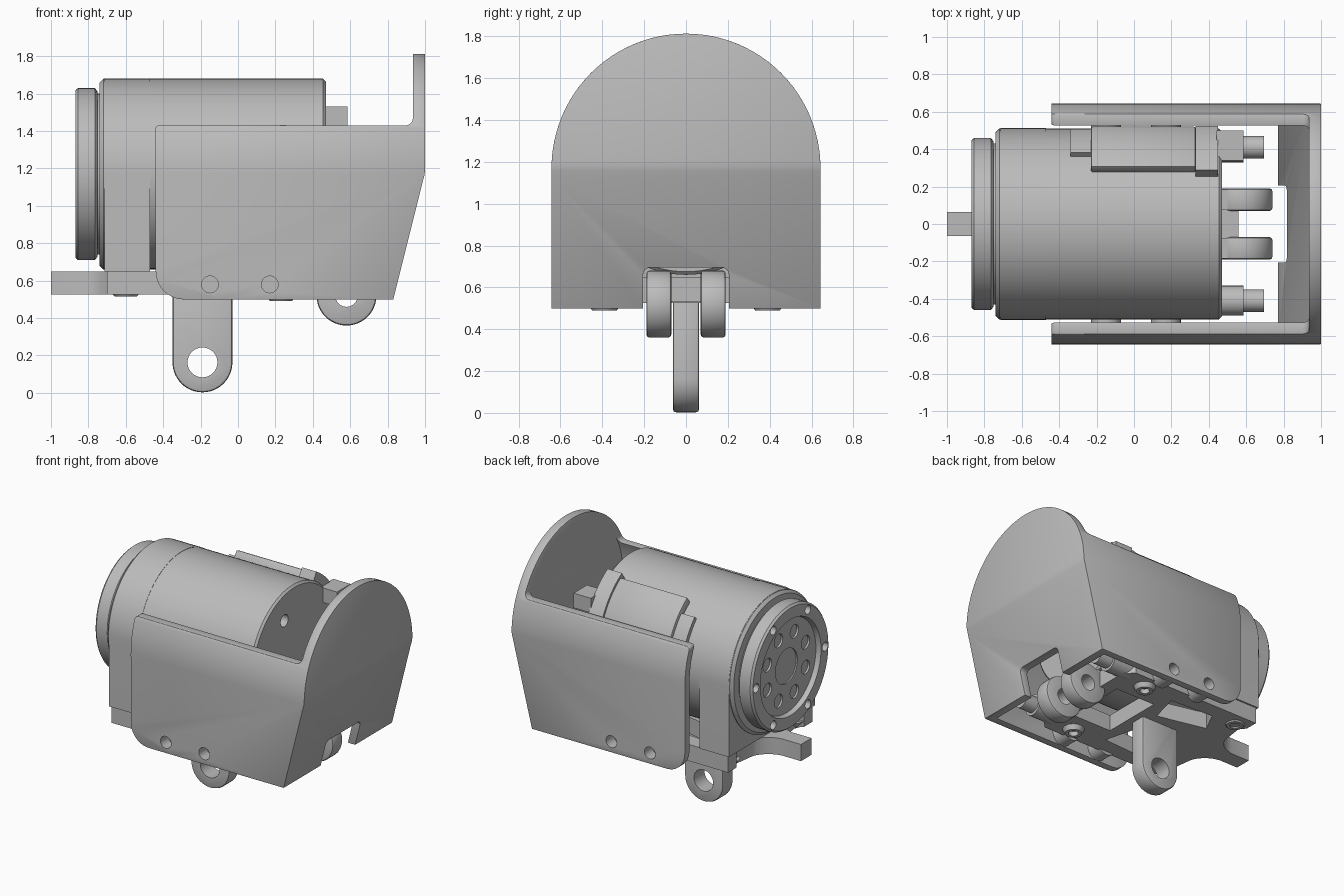
import bpy, bmesh
from math import sin, cos, pi, radians
from mathutils import Vector

if "Cube" in bpy.data.objects:
    bpy.data.objects.remove(bpy.data.objects["Cube"])

grey = bpy.data.materials.new("machined grey")
grey.use_nodes = True
GREY = (0.5, 0.5, 0.5, 1)
grey.diffuse_color = GREY
grey.node_tree.nodes["Principled BSDF"].inputs["Base Color"].default_value = GREY
AXIS_Z = 1.17
parts = []


def arc(cx, cy, r, a0, a1, n=16):
    """Points on an arc, angles in degrees."""
    return [(cx + r * cos(radians(a0 + (a1 - a0) * i / n)),
             cy + r * sin(radians(a0 + (a1 - a0) * i / n))) for i in range(n + 1)]


def circle(cx, cy, r, n=40):
    return arc(cx, cy, r, 0, 360, n)[:-1]


def rect(x0, x1, y0, y1):
    return [(x0, y0), (x1, y0), (x1, y1), (x0, y1)]


def prism(name, axis, pts, lo, hi):
    """Extrude a 2D outline along an axis: x uses (y,z), y uses (x,z), z uses (x,y)."""
    place = {"x": lambda a, b, d: (d, a, b), "y": lambda a, b, d: (a, d, b),
             "z": lambda a, b, d: (a, b, d)}[axis]
    bm = bmesh.new()
    face = bm.faces.new([bm.verts.new(place(a, b, lo)) for a, b in pts])
    ext = bmesh.ops.extrude_face_region(bm, geom=[face])
    verts = [e for e in ext["geom"] if isinstance(e, bmesh.types.BMVert)]
    bmesh.ops.translate(bm, verts=verts, vec=Vector(place(0, 0, hi - lo)))
    return finish(name, bm)


def lathe(name, profile, axis="x", centre=(0, 0, 0), steps=64):
    """Spin (along, radius) points around an axis."""
    bm = bmesh.new()
    rings = []
    for d, r in profile:
        ring = []
        for i in range(steps):
            a, b = r * cos(2 * pi * i / steps), r * sin(2 * pi * i / steps)
            co = {"x": (d, a, b), "y": (a, d, b), "z": (a, b, d)}[axis]
            ring.append(bm.verts.new(Vector(co) + Vector(centre)))
        rings.append(ring)
    for p, q in zip(rings, rings[1:]):
        for i in range(steps):
            j = (i + 1) % steps
            bm.faces.new((p[i], p[j], q[j], q[i]))
    bm.faces.new(rings[0])
    bm.faces.new(rings[-1])
    return finish(name, bm)


def finish(name, bm):
    bmesh.ops.recalc_face_normals(bm, faces=bm.faces)
    mesh = bpy.data.meshes.new(name)
    bm.to_mesh(mesh)
    bm.free()
    mesh.materials.append(grey)
    ob = bpy.data.objects.new(name, mesh)
    bpy.context.collection.objects.link(ob)
    parts.append(ob)
    return ob


def bake(ob):
    bpy.context.view_layer.update()
    dg = bpy.context.evaluated_depsgraph_get()
    mesh = bpy.data.meshes.new_from_object(ob.evaluated_get(dg))
    ob.modifiers.clear()
    ob.data = mesh


def combine(ob, others, operation="DIFFERENCE"):
    for other in others:
        mod = ob.modifiers.new("cut", "BOOLEAN")
        mod.operation, mod.object, mod.solver = operation, other, "EXACT"
    bake(ob)
    for other in others:
        parts.remove(other)
        bpy.data.objects.remove(other)
    return ob


def soften(ob, width, segments=2):
    mod = ob.modifiers.new("bevel", "BEVEL")
    mod.width, mod.segments, mod.limit_method = width, segments, "ANGLE"
    mod.angle_limit = radians(40)
    bake(ob)
    return ob


def arch(r, bottom, n=48):
    return [(r, bottom)] + arc(0, AXIS_Z, r, 0, 180, n) + [(-r, bottom)]


# Shield: arched shell with a tall sloping back wall
shield = prism("shield", "x", arch(0.643, 0.5), -0.5, 1.1)
outline = (arc(-0.29, 0.65, 0.15, 180, 270, 10) + [(0.83, 0.5), (0.985, 1.12)]
           + arc(0.8, 1.2, 0.2, -12, 0, 4) + [(1.0, 1.9), (0.935, 1.9)]
           + arc(0.895, 1.47, 0.04, 0, -90, 6) + arc(-0.42, 1.41, 0.022, 90, 180, 4))
combine(shield, [prism("outline", "y", outline, -1, 1)], "INTERSECT")
hollow = prism("hollow", "x", arch(0.588, -0.5), -2, 1.2)
combine(hollow, [prism("inside", "y", [(-1.5, 0), (0.645, 0), (0.77, 0.5), (0.935, 1.18),
                                       (0.935, 2.2), (-1.5, 2.2)], -1, 1)], "INTERSECT")
notch = (arc(0.17, 0.66, 0.035, 0, 90, 6) + arc(-0.17, 0.66, 0.035, 90, 180, 6)
         + [(-0.205, 0.3), (0.205, 0.3)])
combine(shield, [hollow, prism("notch", "x", notch, 0.6, 1.2)])
soften(shield, 0.012)
combine(shield, [prism("hole", "y", circle(x, 0.58, 0.045, 24), -1, 1) for x in (-0.15, 0.17)])

# Motor body, with a neck and a rear cap hole
body = lathe("motor_body", [(-0.76, 0.43), (-0.74, 0.43), (-0.74, 0.49), (-0.72, 0.51),
                            (0.455, 0.51), (0.47, 0.495)], centre=(0, 0, AXIS_Z), steps=80)
combine(body, [prism("cap_hole", "x", circle(-0.12, 1.46, 0.045, 24), 0.4, 0.6)])

# Mount saddle with straight sides under the front of the motor
saddle = prism("motor_saddle", "x", arch(0.512, 0.65), -0.715, -0.47)

# Output flange: recessed face, rim bolts, ring of pockets
flange = lathe("output_flange", [(-0.75, 0.44), (-0.765, 0.46), (-0.855, 0.46), (-0.87, 0.447),
                                 (-0.87, 0.36), (-0.835, 0.35)], centre=(0, 0, AXIS_Z), steps=72)
cuts = [prism("pocket", "x", circle(0, AXIS_Z, 0.13, 32), -0.9, -0.825)]
for i in range(8):
    a = 2 * pi * (i + 0.5) / 8
    cuts.append(prism("pocket", "x", circle(0.245 * cos(a), AXIS_Z + 0.245 * sin(a), 0.05, 20),
                      -0.9, -0.82))
for i in range(6):
    a = 2 * pi * i / 6
    cuts.append(prism("pocket", "x", circle(0.41 * cos(a), AXIS_Z + 0.41 * sin(a), 0.033, 20),
                      -0.9, -0.81))
combine(flange, cuts)


# Curved cable cover on the upper back side of the motor
def cover(name, r, a0, a1, x0, x1):
    pts = arc(0, AXIS_Z, r, a0, a1, 12) + arc(0, AXIS_Z, 0.48, a1, a0, 12)
    return prism(name, "x", pts, x0, x1)


soften(cover("cable_cover", 0.565, 22, 57, -0.23, 0.33), 0.01)
cover("cable_cover_front", 0.54, 20, 45, -0.34, -0.23)
cover("cable_cover_flange", 0.575, 24, 60, 0.33, 0.45)
prism("cable_plug", "x", rect(0.34, 0.5, 1.42, 1.53), 0.44, 0.585)

# Base plate with a front tongue and windows
half = [(-1, 0.063), (-0.84, 0.063)] + arc(-0.86, 0.25, 0.187, -70, -20, 6) + [
    (-0.66, 0.36), (-0.70, 0.40), (-0.70, 0.5), (0.4, 0.5), (0.47, 0.43)]
plate = prism("base_plate", "z", half + [(x, -y) for x, y in reversed(half)], 0.525, 0.65)
windows = [prism("window", "z", rect(0.02, 0.36, -0.24, 0.24), 0.3, 0.9)]
for s in (-1, 1):
    waist = [(-0.48, s * 0.22), (-0.1, s * 0.13), (-0.04, s * 0.36), (-0.4, s * 0.38)]
    windows.append(prism("window", "z", waist, 0.3, 0.9))
combine(plate, windows)


# Eye lugs: one hanging below, a pair at the back
def lug(name, x, z, top, y, hole, half_width):
    pts = [(x + 0.16, top)] + arc(x, z, 0.16, 0, -180, 28) + [(x - 0.16, top)]
    ob = soften(prism(name, "y", pts, y - half_width, y + half_width), 0.015)
    return combine(ob, [prism("eye", "y", circle(x, z, hole, 32), y - 0.3, y + 0.3)])


lug("hanging_lug", -0.19, 0.163, 0.6, 0, 0.08, 0.063)
for side, s in (("left", 1), ("right", -1)):
    ring = soften(prism("rear_lug_" + side, "y", circle(0.58, 0.52, 0.16, 48),
                        s * 0.13 - 0.06, s * 0.13 + 0.06), 0.015)
    combine(ring, [prism("eye", "y", circle(0.58, 0.52, 0.06, 24), s * 0.13 - 0.2, s * 0.13 + 0.2)])
    prism("rear_lug_arm_" + side, "y", rect(0.36, 0.5, 0.53, 0.66),
          s * 0.13 - 0.055, s * 0.13 + 0.055)
    # Rear bolts, side spacers and countersunk feet
    lathe("rear_bolt_" + side, [(0.4, 0.08), (0.585, 0.08), (0.585, 0.06), (0.695, 0.06)],
          centre=(0, s * 0.41, 0.6), steps=32)
    for x in (-0.15, 0.17):
        spacer = lathe("side_spacer", [(0.48, 0.08), (0.59, 0.08)] if s > 0 else
                       [(-0.59, 0.08), (-0.48, 0.08)], "y", (x, 0, 0.58), 32)
        combine(spacer, [prism("bore", "y", circle(x, 0.58, 0.045, 24), s * 0.55, s * 0.7)])
    for x in (-0.6, 0.23):
        foot = lathe("plate_foot", [(0.49 if x > 0 else 0.515, 0.06), (0.57, 0.1)], "z",
                     (x, s * 0.39, 0), 28)
        combine(foot, [prism("bore", "z", circle(x, s * 0.39, 0.035, 20), 0.4, 0.54)])
prism("rear_cross_bar", "x", rect(-0.08, 0.08, 0.53, 0.65), 0.42, 0.56)

# Smooth round surfaces, keep edges sharp
bpy.ops.object.select_all(action="DESELECT")
for ob in parts:
    ob.select_set(True)
bpy.context.view_layer.objects.active = parts[0]
bpy.ops.object.shade_smooth_by_angle(angle=radians(32))
